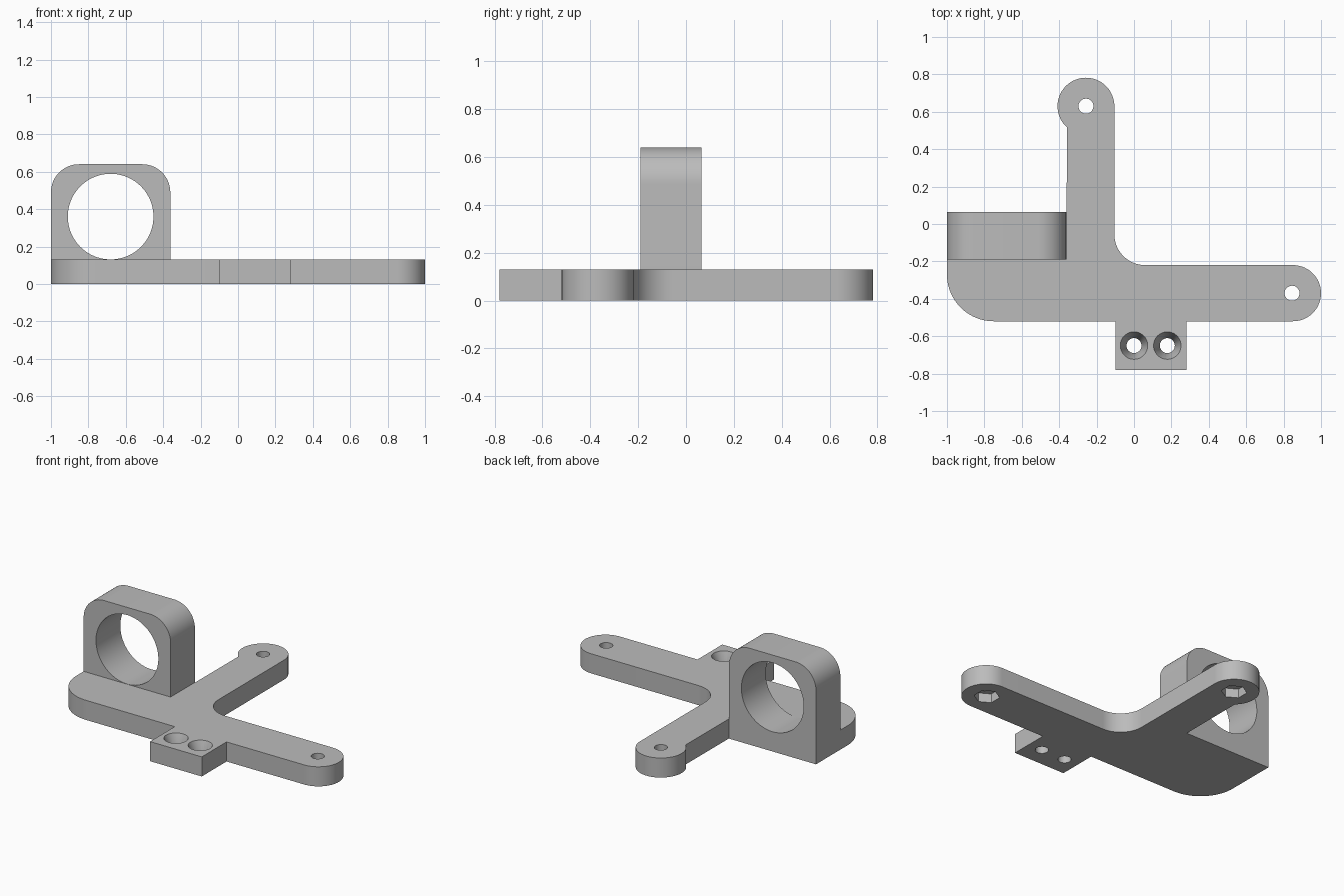
import bpy
import bmesh
from math import pi, sin, cos, radians
from mathutils import Matrix, Vector

if "Cube" in bpy.data.objects:
    bpy.data.objects.remove(bpy.data.objects["Cube"], do_unlink=True)

THICK = 0.13
grey = bpy.data.materials.new("plain grey")
grey.use_nodes = True
colour = (0.5, 0.5, 0.5, 1)
grey.diffuse_color = colour
grey.node_tree.nodes["Principled BSDF"].inputs["Base Color"].default_value = colour


def arc(cx, cy, r, start, end, steps=24):
    """Points along an arc, angles in degrees."""
    angles = [radians(start + (end - start) * i / steps) for i in range(steps + 1)]
    return [(cx + r * cos(a), cy + r * sin(a)) for a in angles]


def make_object(name, bm):
    bmesh.ops.recalc_face_normals(bm, faces=bm.faces)
    mesh = bpy.data.meshes.new(name)
    bm.to_mesh(mesh)
    bm.free()
    mesh.materials.append(grey)
    ob = bpy.data.objects.new(name, mesh)
    bpy.context.collection.objects.link(ob)
    return ob


def extrude(name, outline, depth, matrix=Matrix()):
    """Prism from a flat outline, then placed by the matrix."""
    bm = bmesh.new()
    face = bm.faces.new([bm.verts.new((x, y, 0)) for x, y in outline])
    out = bmesh.ops.extrude_face_region(bm, geom=[face])
    moved = [g for g in out["geom"] if isinstance(g, bmesh.types.BMVert)]
    bmesh.ops.translate(bm, verts=moved, vec=Vector((0, 0, depth)))
    bm.transform(matrix)
    return make_object(name, bm)


def round_cutter(name, x, y, z0, z1, r0, r1, sides=48):
    """Vertical cylinder, cone or prism between two heights."""
    bm = bmesh.new()
    bmesh.ops.create_cone(bm, cap_ends=True, segments=sides, radius1=r0, radius2=r1,
                          depth=z1 - z0,
                          matrix=Matrix.Translation((x, y, (z0 + z1) / 2)))
    return make_object(name, bm)


def boolean(target, tool, operation):
    mod = target.modifiers.new(tool.name, "BOOLEAN")
    mod.operation = operation
    mod.solver = "EXACT"
    mod.object = tool
    bpy.context.view_layer.objects.active = target
    bpy.ops.object.modifier_apply(modifier=mod.name)
    bpy.data.objects.remove(tool, do_unlink=True)


# Base plate with two arms, rounded ends and a front tab
outline = (
    arc(-0.75, -0.27, 0.25, 180, 270)
    + [(-0.10, -0.52), (-0.10, -0.78), (0.28, -0.78), (0.28, -0.52)]
    + arc(0.85, -0.37, 0.15, -90, 90, 36)
    + arc(0.06, -0.055, 0.165, 270, 180)
    + arc(-0.257, 0.63, 0.152, 0, 228, 48)
    + [(-0.36, 0.065), (-1, 0.065)]
)
bracket = extrude("mounting_bracket", outline, THICK)

# Upright ring block, drawn in x and z then extruded towards the back
block = ([(-1, 0.05), (-0.362, 0.05)]
         + arc(-0.512, 0.49, 0.15, 0, 90)
         + arc(-0.85, 0.49, 0.15, 90, 180))
upright = Matrix.Translation((0, 0.065, 0)) @ Matrix.Rotation(pi / 2, 4, "X")
boolean(bracket, extrude("ring_block", block, 0.255, upright), "UNION")

# Large bore through the ring block
bore_place = Matrix.Translation((0, 0.2, 0)) @ Matrix.Rotation(pi / 2, 4, "X")
bore = arc(-0.681, 0.36, 0.229, 0, 360, 96)[:-1]
boolean(bracket, extrude("bore", bore, 0.6, bore_place), "DIFFERENCE")

# Bolt holes in the arm ends, with hexagonal nut pockets underneath
for x, y in ((0.845, -0.37), (-0.257, 0.63)):
    boolean(bracket, round_cutter("bolt_hole", x, y, -0.1, 0.3, 0.04, 0.04), "DIFFERENCE")
    boolean(bracket, round_cutter("nut_pocket", x, y, -0.1, 0.06, 0.078, 0.078, 6), "DIFFERENCE")

# Countersunk screw holes in the tab
for x in (0.0, 0.178):
    boolean(bracket, round_cutter("screw_hole", x, -0.65, -0.1, 0.3, 0.04, 0.04), "DIFFERENCE")
    boolean(bracket, round_cutter("countersink", x, -0.65, 0.03, THICK + 0.01, 0.038, 0.077),
            "DIFFERENCE")

# Smooth the curved walls and keep the edges crisp
bpy.ops.object.select_all(action="DESELECT")
bracket.select_set(True)
bpy.context.view_layer.objects.active = bracket
bpy.ops.object.shade_smooth_by_angle(angle=radians(30))
